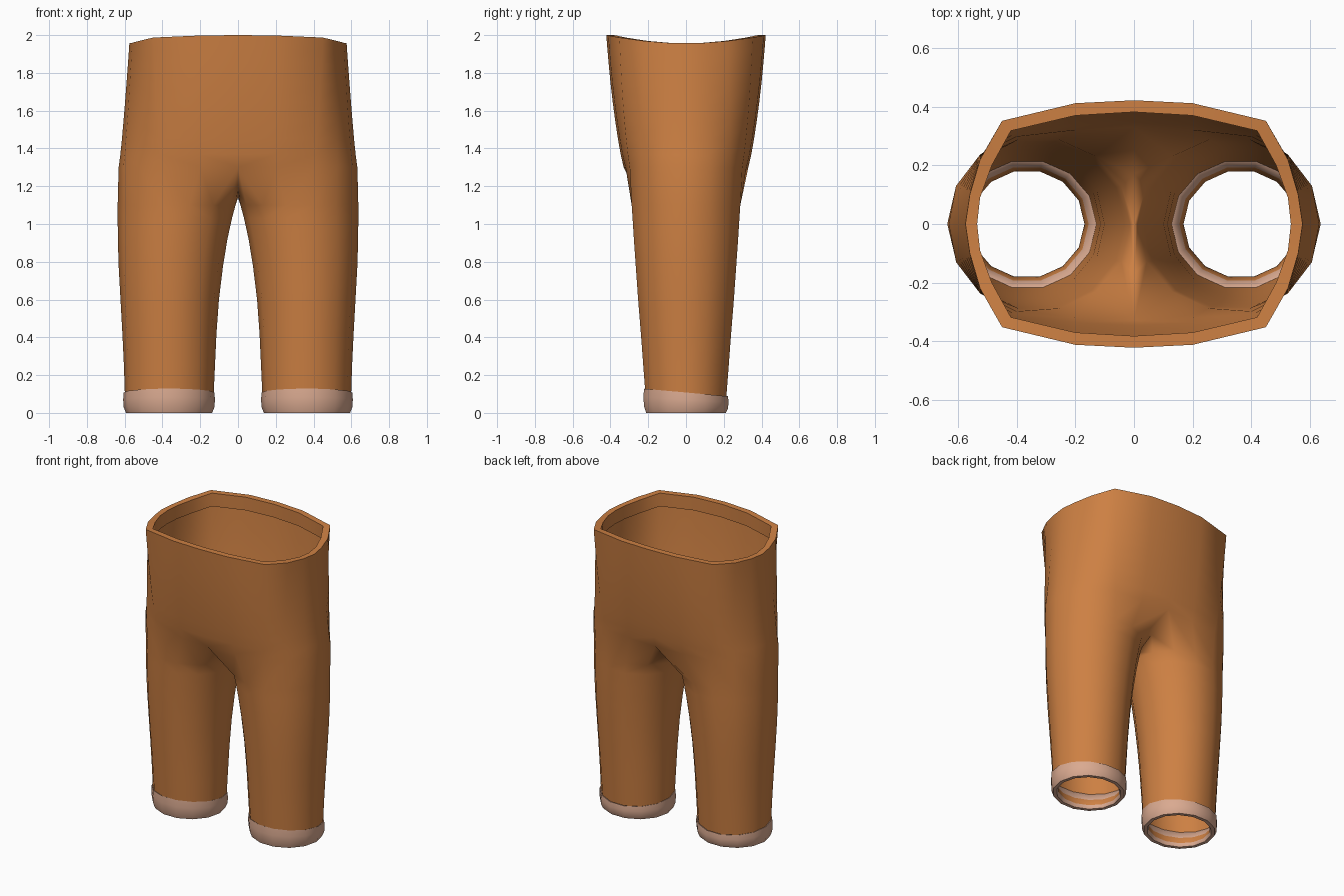
import bpy, bmesh, math

if "Cube" in bpy.data.objects:
    bpy.data.objects.remove(bpy.data.objects["Cube"])

def material(name, rgb):
    m = bpy.data.materials.new(name)
    m.diffuse_color = (*rgb, 1)
    m.use_nodes = True
    m.node_tree.nodes["Principled BSDF"].inputs["Base Color"].default_value = m.diffuse_color
    return m

CLOTH = material("orange cloth", (0.61, 0.216, 0.056))
TRIM = material("pale pink trim", (0.70, 0.40, 0.28))
N = 14        # sides of each leg
HALF = 5      # strip points run from -HALF (front) to HALF (back)

def make_object(name, bm, mats, angle):
    bmesh.ops.recalc_face_normals(bm, faces=bm.faces)
    me = bpy.data.meshes.new(name)
    bm.to_mesh(me)
    bm.free()
    ob = bpy.data.objects.new(name, me)
    bpy.context.collection.objects.link(ob)
    for m in mats:
        me.materials.append(m)
    mod = ob.modifiers.new("Mirror", 'MIRROR')
    mod.use_clip = True
    mod.merge_threshold = 0.002
    bpy.ops.object.select_all(action='DESELECT')
    ob.select_set(True)
    bpy.context.view_layer.objects.active = ob
    bpy.ops.object.shade_smooth_by_angle(angle=math.radians(angle))
    return ob

def bridge(bm, a, b, closed):
    n = len(a)
    return [bm.faces.new((a[i], a[(i + 1) % n], b[(i + 1) % n], b[i]))
            for i in range(n if closed else n - 1)]

def strip(quarter):
    """Full front-to-back outline from a quarter outline (side to centre)."""
    return [(quarter[abs(k)][0], math.copysign(quarter[abs(k)][1], k))
            for k in range(-HALF, HALF + 1)]

def leg_ring(bm, z, xo, xi, ry):
    cx, rx = (xo + xi) / 2, (xo - xi) / 2
    ring = []
    for k in range(-HALF, N - HALF):
        a = 2 * math.pi * k / N
        ring.append(bm.verts.new((cx + rx * math.cos(a), ry * math.sin(a), z)))
    return ring

# --- trousers: one leg and half of the hips, mirrored ---
bm = bmesh.new()
LEG = [  # z, outer x, inner x, half depth
    (0.07, 0.598, 0.130, 0.218), (0.25, 0.604, 0.122, 0.232),
    (0.42, 0.612, 0.114, 0.245), (0.60, 0.622, 0.101, 0.260),
    (0.78, 0.632, 0.079, 0.273), (0.92, 0.636, 0.056, 0.283),
    (1.03, 0.637, 0.032, 0.290), (1.10, 0.637, 0.013, 0.295)]
prev = None
for row in LEG:
    ring = leg_ring(bm, *row)
    if prev:
        bridge(bm, prev, ring, True)
    prev = ring

# hip outlines, listed from the side to the centre
HIP = strip([(0.632, 0), (0.607, 0.13), (0.525, 0.237), (0.40, 0.298), (0.20, 0.32), (0, 0.33)])
WAIST = strip([(0.575, 0), (0.56, 0.10), (0.525, 0.22), (0.45, 0.352), (0.20, 0.412), (0, 0.422)])
LIP = strip([(0.535, 0), (0.525, 0.09), (0.485, 0.20), (0.42, 0.318), (0.20, 0.37), (0, 0.382)])

def rim_z(y):
    return 1.957 + 0.043 * (abs(y) / 0.422) ** 2

def hip_row(t):
    row = []
    for (hx, hy), (wx, wy) in zip(HIP, WAIST):
        s = t ** 0.8
        z = 1.30 + (rim_z(wy) - 1.30) * t
        swell = 1 + 0.015 * math.sin(math.pi * t)
        row.append(bm.verts.new((hx + (wx - hx) * s, (hy + (wy - hy) * s) * swell, z)))
    return row

# crotch seam closes the inner side of the leg
hips = hip_row(0)
seam = [bm.verts.new((0, y, z)) for y, z in ((0.17, 1.19), (0, 1.14), (-0.17, 1.19))]
bridge(bm, prev, hips + seam, True)
prev = hips
for t in (0.1, 0.22, 0.36, 0.5, 0.65, 0.8, 0.92, 1.0):
    row = hip_row(t)
    bridge(bm, prev, row, False)
    prev = row

# folded waist lip
for drop in (0.0, 0.09):
    row = [bm.verts.new((x, y, rim_z(w[1]) - drop)) for (x, y), w in zip(LIP, WAIST)]
    bridge(bm, prev, row, False)
    prev = row
make_object("trousers", bm, [CLOTH], 50)

# --- cuffs: rolled band with a cloth-coloured inner face ---
bm = bmesh.new()
CUFF = [(0.232, 0.105), (0.240, 0.108), (0.243, 0.07), (0.240, 0.03), (0.228, 0.0),
        (0.205, 0.0), (0.196, 0.02), (0.210, 0.06)]
rings = []
for r, z in CUFF:
    ring = []
    for k in range(N):
        a = 2 * math.pi * k / N
        y = (r - 0.012) * math.sin(a)
        tilt = -0.09 * y * z / 0.108          # higher at the front
        ring.append(bm.verts.new((0.365 + r * math.cos(a), y, z + tilt)))
    rings.append(ring)
for i, ring in enumerate(rings):
    for f in bridge(bm, ring, rings[(i + 1) % len(rings)], True):
        f.material_index = 1 if i == 6 else 0
make_object("leg_cuffs", bm, [TRIM, CLOTH], 60)
